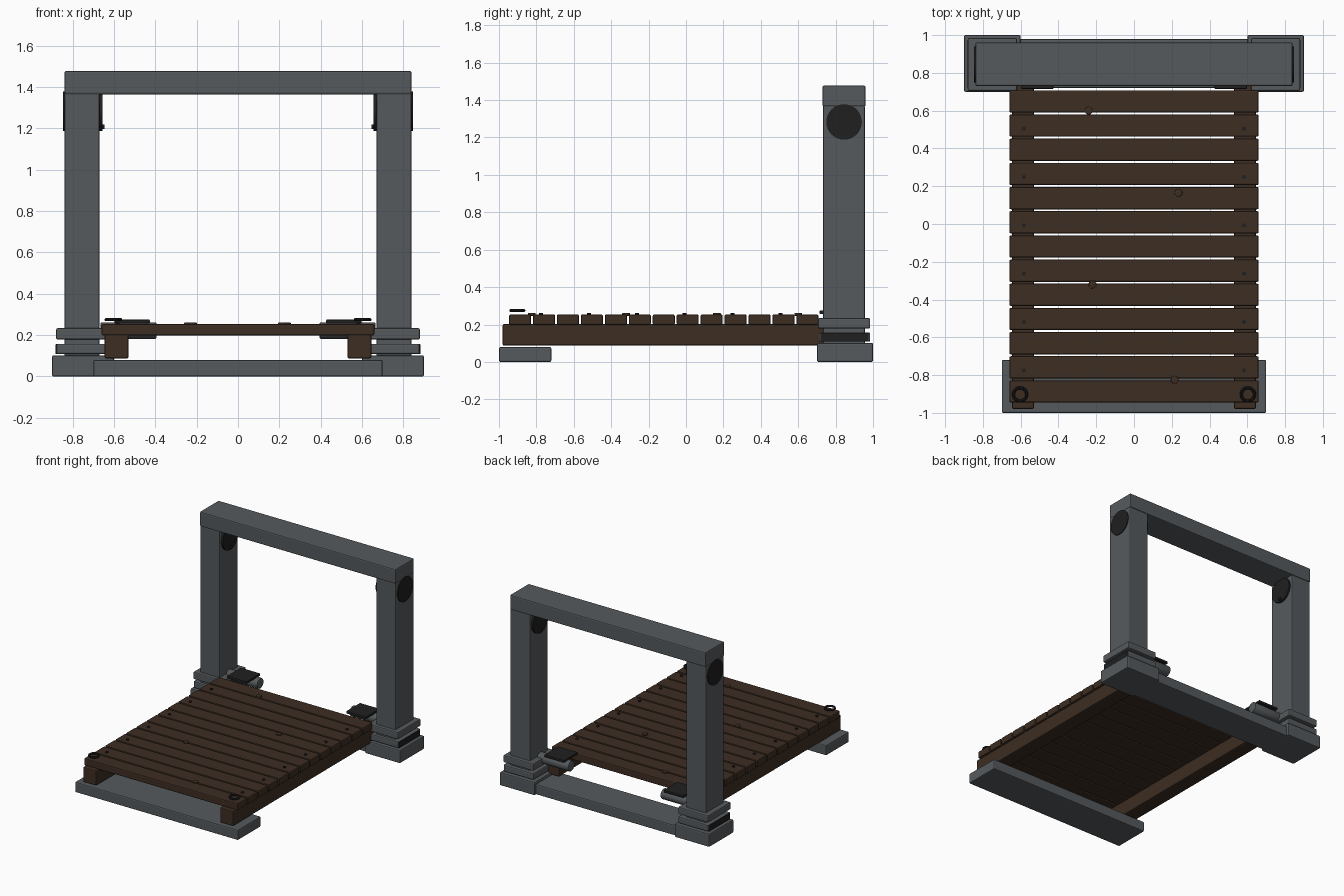
import bpy, bmesh, math
from mathutils import Matrix

if "Cube" in bpy.data.objects:
    bpy.data.objects.remove(bpy.data.objects["Cube"])


def material(name, rgb):
    m = bpy.data.materials.new(name)
    m.diffuse_color = (*rgb, 1)
    m.use_nodes = True
    m.node_tree.nodes["Principled BSDF"].inputs["Base Color"].default_value = m.diffuse_color
    return m


STONE = material("grey_stone", (0.092, 0.102, 0.108))
WOOD = material("dark_wood", (0.046, 0.026, 0.016))
IRON = material("black_iron", (0.014, 0.014, 0.015))


def finish(name, bm, mat, smooth=False):
    me = bpy.data.meshes.new(name)
    bm.to_mesh(me)
    bm.free()
    me.materials.append(mat)
    if smooth:
        for p in me.polygons:
            p.use_smooth = True
        me.set_sharp_from_angle(angle=math.radians(35))
    ob = bpy.data.objects.new(name, me)
    bpy.context.collection.objects.link(ob)
    return ob


def box(name, x, y, z, mat, bevel=0.008):
    """Bevelled box from (min, max) ranges."""
    bm = bmesh.new()
    bmesh.ops.create_cube(bm, size=1)
    for v in bm.verts:
        for i, (a, b) in enumerate((sorted(x), y, z)):
            v.co[i] = a if v.co[i] < 0 else b
    if bevel:
        bmesh.ops.bevel(bm, geom=bm.edges[:], offset=bevel, segments=2,
                        profile=0.5, affect='EDGES')
    return finish(name, bm, mat)


def cylinder(name, centre, r, length, axis, mat, sides=32, bevel=0):
    bm = bmesh.new()
    rot = Matrix.Rotation(math.pi / 2, 4, 'Y') if axis == 'X' else Matrix()
    bmesh.ops.create_cone(bm, cap_ends=True, segments=sides, radius1=r, radius2=r,
                          depth=length, matrix=Matrix.Translation(centre) @ rot)
    if bevel:
        rim = [e for e in bm.edges if any(len(f.verts) > 4 for f in e.link_faces)]
        bmesh.ops.bevel(bm, geom=rim, offset=bevel, segments=2, profile=0.5, affect='EDGES')
    return finish(name, bm, mat, True)


def ring(name, centre, major, minor, mat):
    bm = bmesh.new()
    n, k = 28, 10
    rows = []
    for i in range(n):
        a = 2 * math.pi * i / n
        row = []
        for j in range(k):
            b = 2 * math.pi * j / k
            r = major + minor * math.cos(b)
            row.append(bm.verts.new((centre[0] + r * math.cos(a),
                                     centre[1] + r * math.sin(a),
                                     centre[2] + minor * math.sin(b))))
        rows.append(row)
    for i in range(n):
        for j in range(k):
            p, q = rows[i], rows[(i + 1) % n]
            bm.faces.new((p[j], q[j], q[(j + 1) % k], p[(j + 1) % k]))
    return finish(name, bm, mat, True)


# Ground sills and top beam
box("front_sill", (-0.70, 0.70), (-1.0, -0.72), (0.0, 0.08), STONE)
box("rear_sill", (-0.70, 0.70), (0.72, 0.98), (0.0, 0.08), STONE)
box("top_beam", (-0.84, 0.84), (0.73, 0.96), (1.365, 1.478), STONE)

# Gate posts, hinges, runners and rings, mirrored left and right
for s, side in ((-1, "left"), (1, "right")):
    box(f"{side}_post_base", (s * 0.60, s * 0.90), (0.70, 1.0), (0, 0.102), STONE)
    box(f"{side}_lower_collar", (s * 0.62, s * 0.878), (0.71, 0.985), (0.108, 0.158), STONE)
    box(f"{side}_collar_plate", (s * 0.872, s * 0.882), (0.718, 0.975), (0.108, 0.156), IRON, 0.002)
    box(f"{side}_upper_collar", (s * 0.62, s * 0.88), (0.705, 0.985), (0.178, 0.234), STONE)
    box(f"{side}_post", (s * 0.67, s * 0.84), (0.732, 0.956), (0.09, 1.37), STONE)
    cylinder(f"{side}_pulley_disc", (s * 0.751, 0.845, 1.283), 0.095, 0.19, 'X', IRON, 40)
    cylinder(f"{side}_pulley_pin", (s * 0.655, 0.845, 1.208), 0.012, 0.02, 'X', IRON, 12)
    cylinder(f"{side}_hinge_barrel", (s * 0.53, 0.84, 0.222), 0.04, 0.27, 'X', STONE, 24, 0.005)
    box(f"{side}_hinge_plate", (s * 0.427, s * 0.597), (0.715, 0.885), (0.256, 0.275), IRON, 0.004)
    box(f"{side}_runner", (s * 0.53, s * 0.645), (-0.98, 0.80), (0.087, 0.203), WOOD)
    ring(f"{side}_chain_ring", (s * 0.603, -0.902, 0.275), 0.035, 0.008, IRON)

# Deck planks, with nails in every other plank
for i in range(13):
    y = -0.887 + i * 0.128
    box(f"plank_{i + 1}", (-0.66, 0.66), (y - 0.059, y + 0.059), (0.198, 0.254), WOOD)
    if i % 2 == 1:
        for s in (-1, 1):
            cylinder(f"nail_{i + 1}", (s * 0.583, y - 0.016, 0.255), 0.011, 0.012, 'Z', IRON, 10)

# Wood knots
for i, (x, y) in enumerate(((-0.24, 0.6), (0.235, 0.165), (-0.22, -0.32), (0.215, -0.825))):
    cylinder(f"knot_{i + 1}", (x, y, 0.254), 0.021, 0.016, 'Z', WOOD, 14, 0.004)
